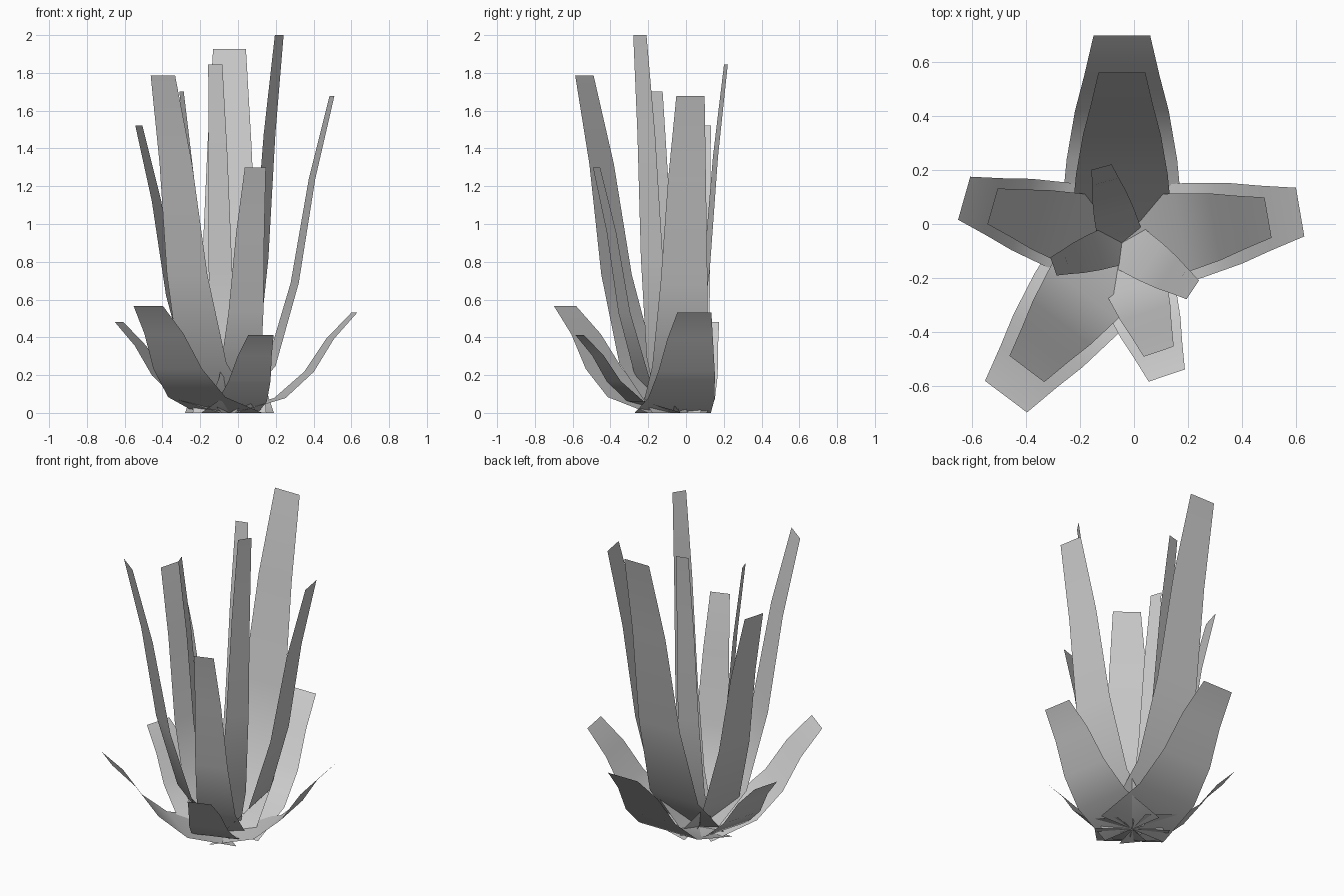
import bpy
import bmesh
from math import radians, sin, cos

if "Cube" in bpy.data.objects:
    bpy.data.objects.remove(bpy.data.objects["Cube"])

CENTRE = (-0.045, -0.07)
# leaf outline from root to tip: distance out, height, half width
PROFILE = [(0, 0, 0.235), (0.31, 0.09, 0.205), (0.49, 0.25, 0.174),
           (0.62, 0.45, 0.14), (0.77, 0.61, 0.105)]


def leaf(name, angle, size, reach, height, width):
    """Flat-section strip bent outwards along the profile."""
    c, s = cos(radians(angle)), sin(radians(angle))
    bm = bmesh.new()
    rows = []
    for r, z, w in PROFILE:
        r, z, w = r * size * reach, z * size * height, w * size * width
        rows.append([bm.verts.new((CENTRE[0] + c * r - s * k * w,
                                   CENTRE[1] + s * r + c * k * w, z))
                     for k in (-1, 1)])
    for a, b in zip(rows, rows[1:]):
        bm.faces.new((a[0], b[0], b[1], a[1])).smooth = True
    mesh = bpy.data.meshes.new(name)
    bm.to_mesh(mesh)
    bm.free()
    bpy.context.collection.objects.link(bpy.data.objects.new(name, mesh))


# five pairs: a low spreading leaf and a tall one above it
PAIRS = [("back", 90, 1.0), ("right", 9.8, 0.872), ("left", 164.2, 0.79),
         ("front_left", 233, 0.928), ("front_right", -71.3, 0.675)]
for side, angle, size in PAIRS:
    leaf("low_leaf_" + side, angle, size, 1, 1, 1)
    leaf("tall_leaf_" + side, angle, size, 0.82, 3.156, 0.83)

# three narrow upright leaves in the middle
INNER = [("back", 105, 0.9225), ("left", 199, 0.85), ("right", -33.5, 1.0)]
for side, angle, size in INNER:
    leaf("inner_leaf_" + side, angle, size, 0.41, 3.279, 0.4)
